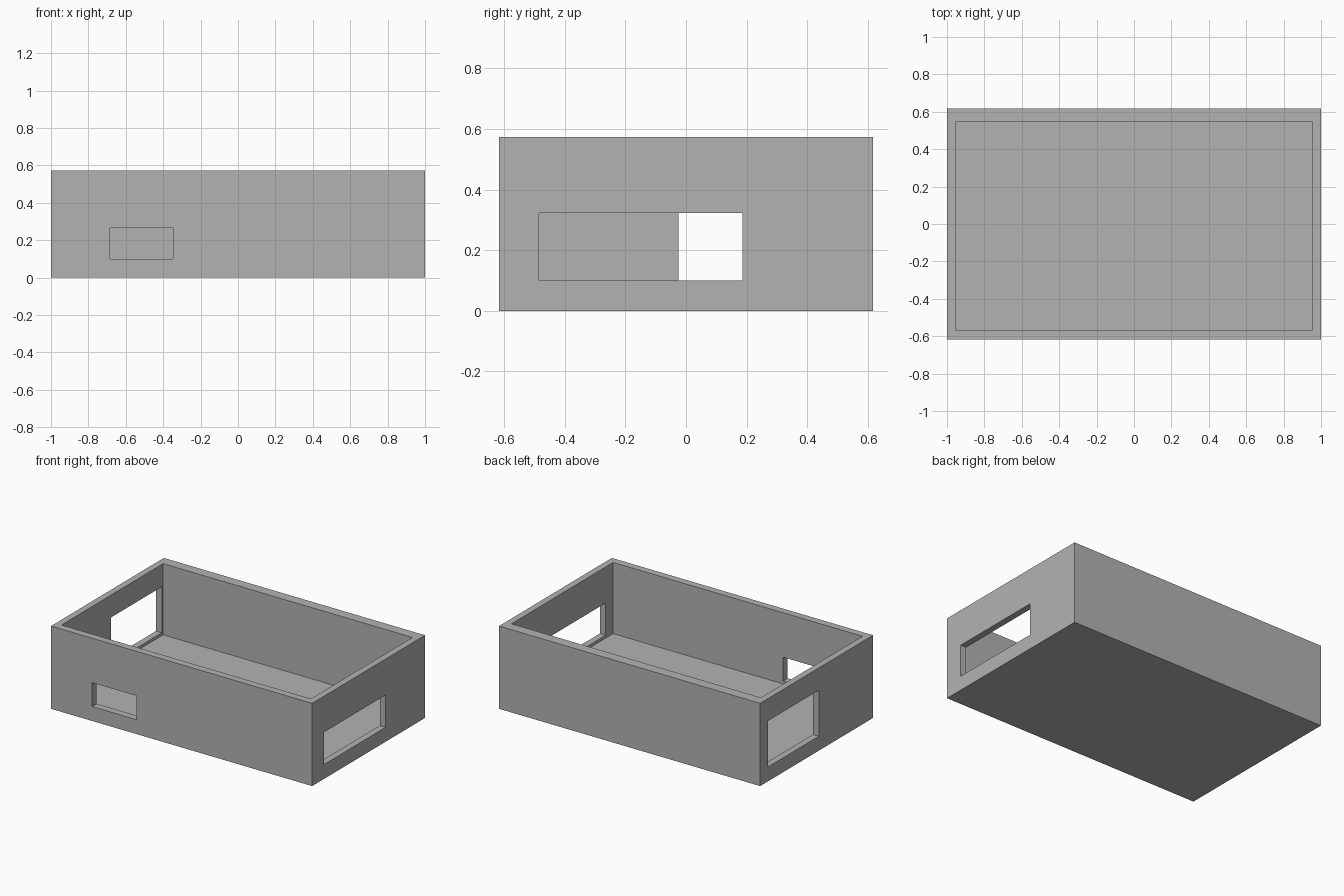
import bpy

cube = bpy.data.objects.get("Cube")
if cube:
    bpy.data.objects.remove(cube, do_unlink=True)

grey = bpy.data.materials.new("plain_grey")
grey.use_nodes = True
colour = (0.45, 0.45, 0.45, 1)
grey.diffuse_color = colour
grey.node_tree.nodes["Principled BSDF"].inputs["Base Color"].default_value = colour


def box(name, x, y, z):
    """Box spanning the given (low, high) ranges."""
    bpy.ops.mesh.primitive_cube_add(size=1)
    ob = bpy.context.object
    ob.name = name
    spans = (x, y, z)
    for v in ob.data.vertices:
        v.co = [hi if c > 0 else lo for c, (lo, hi) in zip(v.co, spans)]
    ob.data.materials.append(grey)
    return ob


def cut(target, cutter):
    """Subtract the cutter, then discard it."""
    cutter.hide_render = True
    mod = target.modifiers.new(cutter.name, 'BOOLEAN')
    mod.operation = 'DIFFERENCE'
    mod.solver = 'EXACT'
    mod.object = cutter
    bpy.context.view_layer.objects.active = target
    bpy.ops.object.modifier_apply(modifier=mod.name)
    bpy.data.objects.remove(cutter, do_unlink=True)


# Open-topped tray with a thicker back wall
tray = box("open_tray", (-1, 1), (-0.617, 0.617), (0, 0.573))
cut(tray, box("cavity", (-0.955, 0.955), (-0.567, 0.545), (0.08, 0.8)))

# Wall openings: front, +x side, -x side
cut(tray, box("front_opening", (-0.685, -0.347), (-0.7, -0.5), (0.1, 0.265)))
cut(tray, box("left_opening", (0.9, 1.1), (-0.485, 0.187), (0.1, 0.323)))
cut(tray, box("right_opening", (-1.1, -0.9), (-0.025, 0.53), (0.1, 0.418)))
